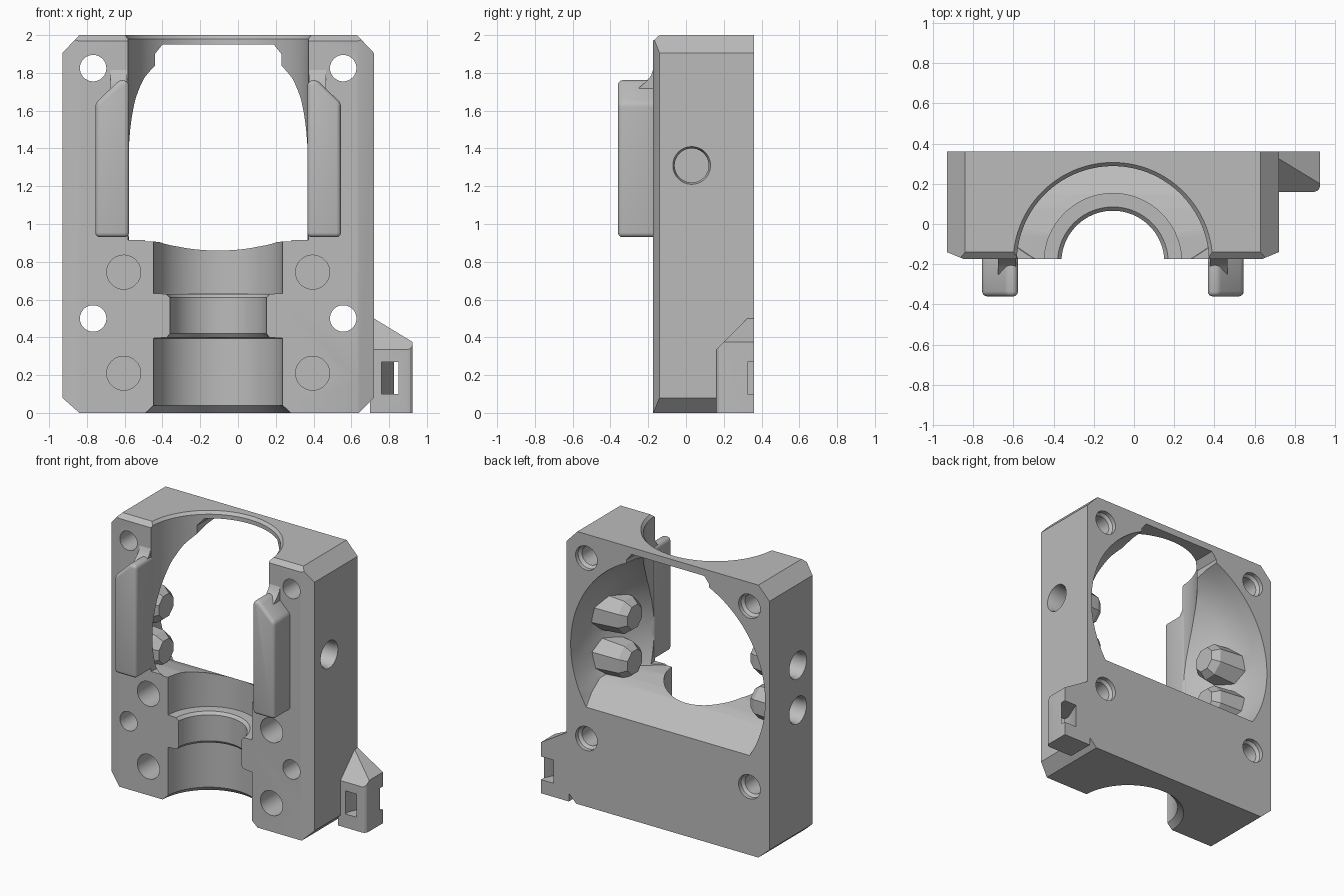
import bpy
import bmesh
import math
from mathutils import Matrix, Vector

if "Cube" in bpy.data.objects:
    bpy.data.objects.remove(bpy.data.objects["Cube"], do_unlink=True)

grey = bpy.data.materials.new("plain_grey")
grey.use_nodes = True
grey.diffuse_color = (0.5, 0.5, 0.5, 1)
grey.node_tree.nodes["Principled BSDF"].inputs["Base Color"].default_value = (0.5, 0.5, 0.5, 1)

CX = -0.105      # symmetry plane of the housing
BORE_Y = -0.19   # depth of the vertical bore axis
FAN_Z = 1.16     # height of the round rear opening


def finish(name, bm):
    bmesh.ops.recalc_face_normals(bm, faces=bm.faces)
    mesh = bpy.data.meshes.new(name)
    bm.to_mesh(mesh)
    bm.free()
    obj = bpy.data.objects.new(name, mesh)
    bpy.context.collection.objects.link(obj)
    mesh.materials.append(grey)
    return obj


def prism(name, pts, axis, lo, hi):
    """Extrude a 2D outline along an axis; the outline uses the other two axes in order."""
    def place(p, t):
        c = list(p)
        c.insert("xyz".index(axis), t)
        return Vector(c)
    bm = bmesh.new()
    face = bm.faces.new([bm.verts.new(place(p, lo)) for p in pts])
    ext = bmesh.ops.extrude_face_region(bm, geom=[face])
    shift = place((0, 0), hi - lo)
    bmesh.ops.translate(bm, vec=shift,
                        verts=[v for v in ext["geom"] if isinstance(v, bmesh.types.BMVert)])
    return finish(name, bm)


def lathe(name, profile, centre, axis, sides=96):
    """Stack rings of (position along axis, radius) into a closed solid."""
    turn = {"x": Matrix.Rotation(math.pi / 2, 4, "Y"),
            "y": Matrix.Rotation(-math.pi / 2, 4, "X"),
            "z": Matrix.Identity(4)}[axis]
    bm = bmesh.new()
    rings = []
    for t, r in profile:
        angles = [2 * math.pi * (i + 0.5) / sides for i in range(sides)]
        rings.append([bm.verts.new(turn @ Vector((r * math.cos(a), r * math.sin(a), t))
                                   + Vector(centre)) for a in angles])
    for a, b in zip(rings, rings[1:]):
        for i in range(sides):
            j = (i + 1) % sides
            bm.faces.new((a[i], a[j], b[j], b[i]))
    bm.faces.new(rings[0])
    bm.faces.new(rings[-1])
    return finish(name, bm)


def apply(obj, mod):
    bpy.context.view_layer.objects.active = obj
    bpy.ops.object.modifier_apply(modifier=mod.name)


def combine(obj, other, operation):
    mod = obj.modifiers.new("combine", "BOOLEAN")
    mod.operation = operation
    mod.solver = "EXACT"
    mod.object = other
    apply(obj, mod)
    bpy.data.objects.remove(other, do_unlink=True)


def cut(other):
    combine(housing, other, "DIFFERENCE")


def smooth(obj):
    bpy.ops.object.select_all(action="DESELECT")
    obj.select_set(True)
    bpy.context.view_layer.objects.active = obj
    bpy.ops.object.shade_smooth_by_angle(angle=math.radians(30))


# Housing block with clipped corners and chamfered front edges
L, R, F, B = -0.93, 0.72, -0.175, 0.36
housing = prism("housing", [(L, 0.08), (L + 0.09, 0), (R - 0.08, 0), (R, 0.08),
                            (R, 1.905), (R - 0.09, 2), (L + 0.09, 2), (L, 1.905)], "y", F, B)
combine(housing, prism("plan", [(L, B + 0.1), (L, F + 0.035), (L + 0.085, F), (R - 0.085, F),
                                (R, F + 0.035), (R, B + 0.1)], "z", -0.1, 2.1), "INTERSECT")
cut(prism("top_chamfer", [(F - 0.05, 1.925), (F + 0.055, 2.018), (F - 0.05, 2.1)], "x", -1.1, 1.1))

# Upper half-round cavity, then the stepped bore below it
cut(lathe("cavity", [(0.915, 0.478), (1.98, 0.478), (2.001, 0.497), (2.1, 0.497)],
          (CX, BORE_Y, 0), "z"))
cut(lathe("bore", [(-0.1, 0.385), (0, 0.385), (0.04, 0.342), (0.395, 0.342), (0.4, 0.272),
                   (0.42, 0.256), (0.61, 0.256), (0.63, 0.275), (0.632, 0.342), (0.96, 0.342)],
          (CX, BORE_Y, 0), "z"))

# Bowl-shaped rear opening, limited below by a sloping floor
bowl = lathe("bowl", [(-0.25, 0.36), (-0.175, 0.46), (-0.13, 0.52), (-0.08, 0.58), (0, 0.665),
                      (0.08, 0.725), (0.16, 0.76), (0.26, 0.782), (0.36, 0.79), (0.45, 0.79)],
             (CX, 0, FAN_Z), "y")
combine(bowl, prism("floor", [(-0.5, 0.915), (-0.05, 0.905), (0.08, 0.88), (0.15, 0.86),
                              (0.36, 0.73), (0.6, 0.58), (0.6, 2.2), (-0.5, 2.2)],
                    "x", -1.2, 1.2), "INTERSECT")
cut(bowl)
w = 0.335
cut(prism("upper_window", [(CX - w, 1.2), (CX + w, 1.2), (CX + w, 1.9), (CX + w - 0.04, 1.95),
                           (CX - w + 0.04, 1.95), (CX - w, 1.9)], "y", 0, 0.5))

# Faceted bosses inside the bowl, behind the side holes
for s in (-1, 1):
    for z in (0.98, 1.31):
        combine(housing, lathe("boss", [(s * 0.5, 0.09), (s * 0.55, 0.13), (s * 0.78, 0.15)],
                               (CX, 0.03, z), "x", 8), "UNION")

# Screw holes through the depth, blind front holes and blind side holes
for s in (-1, 1):
    for z in (0.5, 1.825):
        cut(lathe("screw_hole", [(-0.3, 0.07), (0.31, 0.07), (0.33, 0.088), (0.5, 0.088)],
                  (CX + s * 0.662, 0, z), "y", 48))
    for z in (0.21, 0.745):
        cut(lathe("front_hole", [(-0.3, 0.09), (0.03, 0.09)], (CX + s * 0.5, 0, z), "y", 48))
    for z in (0.98, 1.31):
        cut(lathe("side_hole", [(s * 0.58, 0.09), (s * 0.805, 0.09), (s * 0.825, 0.1),
                                (s * 0.95, 0.1)], (CX, 0.03, z), "x", 48))
smooth(housing)

# Raised front rails with softened edges, blended into the front face above
for s, side in ((-1, "right"), (1, "left")):
    def across(pts):
        return [(CX + s * d, z) for d, z in pts]
    rail = prism(side + "_rail", across([(0.472, 0.93), (0.65, 0.93), (0.65, 1.64),
                                         (0.52, 1.765), (0.472, 1.755)]), "y", -0.36, -0.15)
    bev = rail.modifiers.new("soft_edges", "BEVEL")
    bev.width = 0.025
    bev.segments = 4
    bev.limit_method = "ANGLE"
    apply(rail, bev)
    smooth(rail)
    ends = sorted((CX + s * 0.482, CX + s * 0.57))
    blend = prism(side + "_rail_blend", [(-0.25, 1.72), (-0.21, 1.755), (-0.185, 1.785),
                                         (-0.17, 1.83), (-0.17, 1.6), (-0.25, 1.6)], "x", *ends)
    smooth(blend)

# Side tab with two sloping top planes and a slanted tie slot
tab = prism("side_tab", [(0.70, 0), (0.925, 0), (0.925, 0.375), (0.70, 0.512)], "y", 0.16, 0.36)
combine(tab, prism("tab_slope", [(0.16, -0.1), (0.4, -0.1), (0.4, 0.575), (0.16, 0.335)],
                   "x", 0.6, 1), "INTERSECT")
combine(tab, prism("tab_corner", [(0.6, 0.1), (0.895, 0.1), (0.895, 0.16), (0.91, 0.164),
                                  (0.921, 0.175), (0.925, 0.19), (0.925, 0.5), (0.6, 0.5)],
                   "z", -0.1, 1), "INTERSECT")
combine(tab, prism("tie_slot", [(0.76, 0.1), (0.85, 0.1), (0.85, 0.18), (0.935, 0.345),
                                (0.935, 0.4), (0.825, 0.4), (0.825, 0.36), (0.76, 0.2)],
                   "z", 0.1, 0.27), "DIFFERENCE")
smooth(tab)
